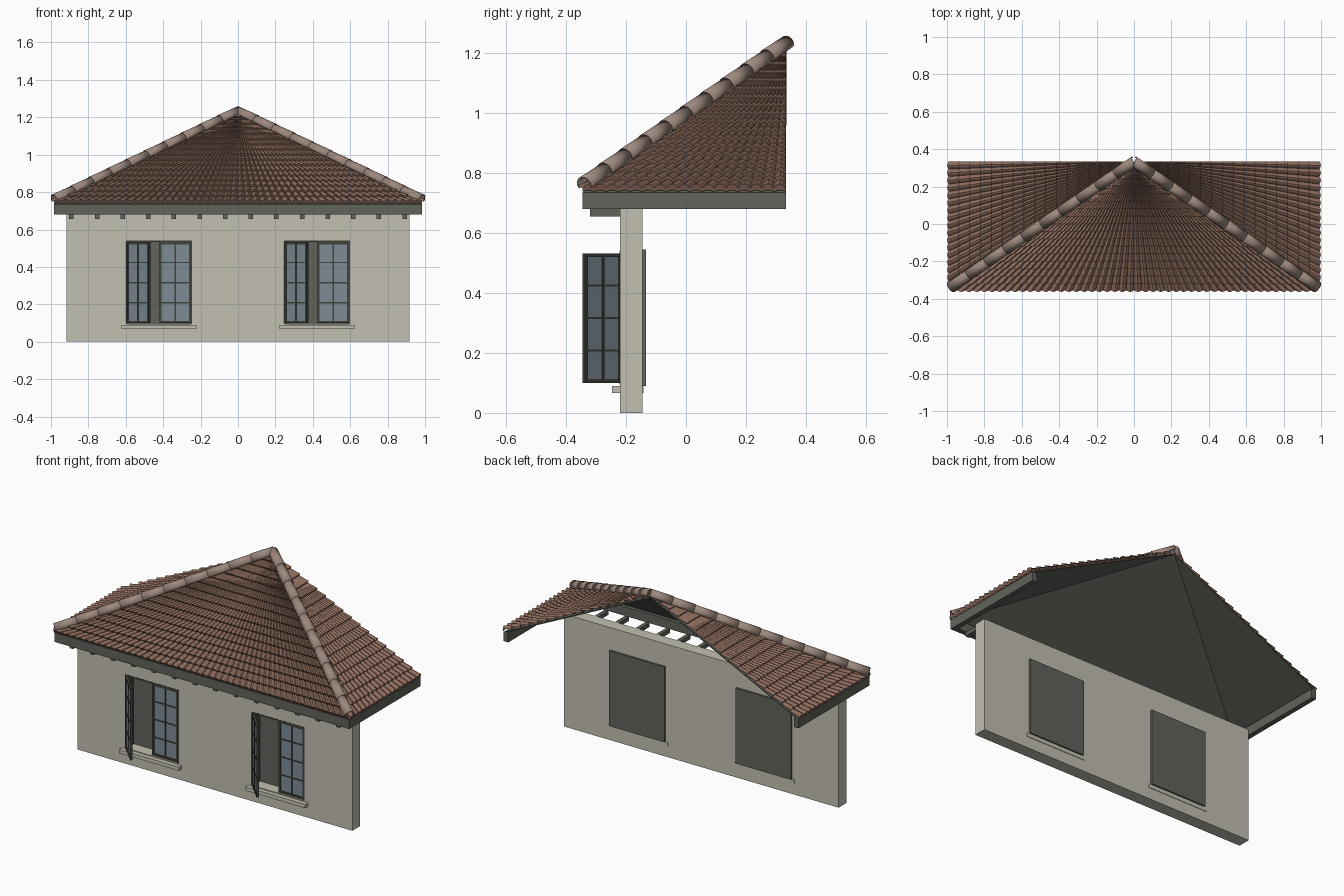
import bpy, bmesh, math
from mathutils import Vector, Matrix

cube = bpy.data.objects.get("Cube")
if cube:
    bpy.data.objects.remove(cube)


def material(name, r, g, b):
    m = bpy.data.materials.new(name)
    m.use_nodes = True
    m.diffuse_color = (r, g, b, 1)
    m.node_tree.nodes["Principled BSDF"].inputs["Base Color"].default_value = (r, g, b, 1)
    return m


PLASTER = material("plaster", .54, .52, .44)
TRIM = material("dark grey trim", .12, .125, .105)
FRAME = material("dark window frame", .055, .055, .043)
GLASS = material("blue grey glass", .21, .26, .30)
TILE = material("terracotta tile", .27, .15, .11)
RIDGE = material("pale hip tile", .34, .25, .21)


def finish(name, bm, mat):
    mesh = bpy.data.meshes.new(name)
    bm.to_mesh(mesh)
    bm.free()
    mesh.materials.append(mat)
    ob = bpy.data.objects.new(name, mesh)
    bpy.context.collection.objects.link(ob)
    return ob


def boxes(name, spans, mat):
    """One object from boxes given as (x0, x1, y0, y1, z0, z1)."""
    bm = bmesh.new()
    for x0, x1, y0, y1, z0, z1 in spans:
        size = Matrix.Diagonal((x1 - x0, y1 - y0, z1 - z0, 1))
        mid = Matrix.Translation(((x0 + x1) / 2, (y0 + y1) / 2, (z0 + z1) / 2))
        bmesh.ops.create_cube(bm, size=1, matrix=mid @ size)
    return finish(name, bm, mat)


# Key dimensions
WALL_X, WALL_FRONT, WALL_BACK = .918, -.22, -.145
ROOF_X, EAVE_Y, BACK_Y = .985, -.345, .333
EAVE_Z, FASCIA_Z = .735, .68
APEX = Vector((0, BACK_Y, 1.21))
OPEN_W, SILL_Z, HEAD_Z = .355, .095, .54

# Wall
wall = boxes("wall", [(-WALL_X, WALL_X, WALL_FRONT, WALL_BACK, 0, FASCIA_Z)], PLASTER)


# Window leaf, hinged on its left edge
def leaf(name, x, y, angle, width=.172, z0=.1, z1=.532, bar=.012):
    bars = [(k, k + bar, 0, .014, z0, z1) for k in (0, width - bar)]
    bars += [(bar, width - bar, 0, .014, k, k + bar) for k in (z0, z1 - bar)]
    thin = bar * .6
    bars.append((width / 2 - thin / 2, width / 2 + thin / 2, .001, .013, z0, z1))
    for i in range(1, 4):
        z = z0 + (z1 - z0) * i / 4
        bars.append((bar, width - bar, .002, .012, z - thin / 2, z + thin / 2))
    pane = [(bar / 2, width - bar / 2, .005, .009, z0 + bar / 2, z1 - bar / 2)]
    for ob in (boxes(name + "_frame", bars, FRAME), boxes(name + "_glass", pane, GLASS)):
        ob.location = (x, y, 0)
        ob.rotation_euler.z = angle


# Windows
for side, x in (("right", -.6), ("left", .245)):
    end = x + OPEN_W
    cutter = boxes(side + "_opening_cutter", [(x, end, -.3, -.1, SILL_Z, HEAD_Z)], PLASTER)
    cutter.hide_render = True
    cutter.hide_set(True)
    cut = wall.modifiers.new(side + "_opening", "BOOLEAN")
    cut.object = cutter
    cut.solver = "EXACT"
    boxes(side + "_window_back", [(x - .008, end + .008, -.15, -.133, .09, .545)], TRIM)
    boxes(side + "_window_sill", [(x - .022, end + .022, -.247, -.142, .067, .09)], PLASTER)
    t = .008
    boxes(side + "_window_surround", [
        (x, x + t, -.221, -.15, SILL_Z, HEAD_Z), (end - t, end, -.221, -.15, SILL_Z, HEAD_Z),
        (x, end, -.221, -.15, HEAD_Z - t, HEAD_Z)], FRAME)
    leaf(side + "_open_leaf", x + .002, -.222, math.radians(-46))
    leaf(side + "_closed_leaf", end - .176, -.219, 0)

# Eaves
t = .03
boxes("front_fascia", [(-ROOF_X, ROOF_X, EAVE_Y, EAVE_Y + t, FASCIA_Z, EAVE_Z)], TRIM)
for side, s in (("right", -1), ("left", 1)):
    xs = sorted((s * ROOF_X, s * (ROOF_X - t)))
    boxes(side + "_fascia", [(*xs, EAVE_Y + t, BACK_Y, FASCIA_Z, EAVE_Z)], TRIM)
boxes("eave_brackets", [(.137 * i - .012, .137 * i + .012, -.32, WALL_FRONT, .655, FASCIA_Z)
                        for i in (k - 6.5 for k in range(14))], TRIM)

# Roof deck
corners = [Vector(c) for c in ((-ROOF_X, BACK_Y, EAVE_Z), (-ROOF_X, EAVE_Y, EAVE_Z),
                               (ROOF_X, EAVE_Y, EAVE_Z), (ROOF_X, BACK_Y, EAVE_Z))]
bm = bmesh.new()
eave = [bm.verts.new(c) for c in corners]
tip = bm.verts.new(APEX)
for a, b in zip(eave, eave[1:]):
    bm.faces.new((a, b, tip))
deck = finish("roof_deck", bm, TRIM)
solid = deck.modifiers.new("thickness", "SOLIDIFY")
solid.thickness = .006


# Overlapping rows of barrel tiles, narrowing towards the apex
def tile_slope(name, a, b, cols, rows=17, steps=4):
    up = (b - a).cross(APEX - a).normalized()
    bm = bmesh.new()

    def line(t, lift, wave):
        pts = []
        for i in range(cols * steps + 1):
            p = a.lerp(b, i / (cols * steps)).lerp(APEX, t)
            bulge = wave * math.sin(math.pi * (i % steps) / steps) * math.sqrt(1 - t)
            pts.append(bm.verts.new(p + up * (lift + bulge)))
        return pts

    for r in range(rows):
        low, high = r / rows, min((r + 1.1) / rows, .985)
        strips = (line(low, .002, .006), line(low, .016, .016), line(high, .004, .012))
        for s0, s1 in zip(strips, strips[1:]):
            for i in range(len(s0) - 1):
                bm.faces.new((s0[i], s0[i + 1], s1[i + 1], s1[i]))
    return finish(name, bm, TILE)


for name, i, cols in (("right_tiles", 0, 17), ("front_tiles", 1, 48), ("left_tiles", 2, 17)):
    tile_slope(name, corners[i], corners[i + 1], cols)


# Hip covers: overlapping half-round tiles
def hip(name, start, end, count=10, sides=12):
    along = (end - start).normalized()
    across = along.cross(Vector((0, 0, 1))).normalized()
    up = across.cross(along)
    bm = bmesh.new()
    for k in range(count):
        rings = []
        for f, radius in ((k / count, .030), (min((k + 1.1) / count, 1), .027)):
            centre = start.lerp(end, f)
            angles = [math.radians(-20 + 220 * j / sides) for j in range(sides + 1)]
            rings.append([bm.verts.new(centre + radius * (across * math.cos(q) + up * math.sin(q)))
                          for q in angles])
        for j in range(sides):
            bm.faces.new((rings[0][j], rings[1][j], rings[1][j + 1], rings[0][j + 1]))
    bmesh.ops.recalc_face_normals(bm, faces=bm.faces)
    ob = finish(name, bm, RIDGE)
    shell = ob.modifiers.new("thickness", "SOLIDIFY")
    shell.thickness = .005
    for p in ob.data.polygons:
        p.use_smooth = True
    return ob


for side, s in (("right", -1), ("left", 1)):
    hip(side + "_hip_cover", Vector((s * .982, -.338, .76)), Vector((s * -.004, .338, 1.232)))
